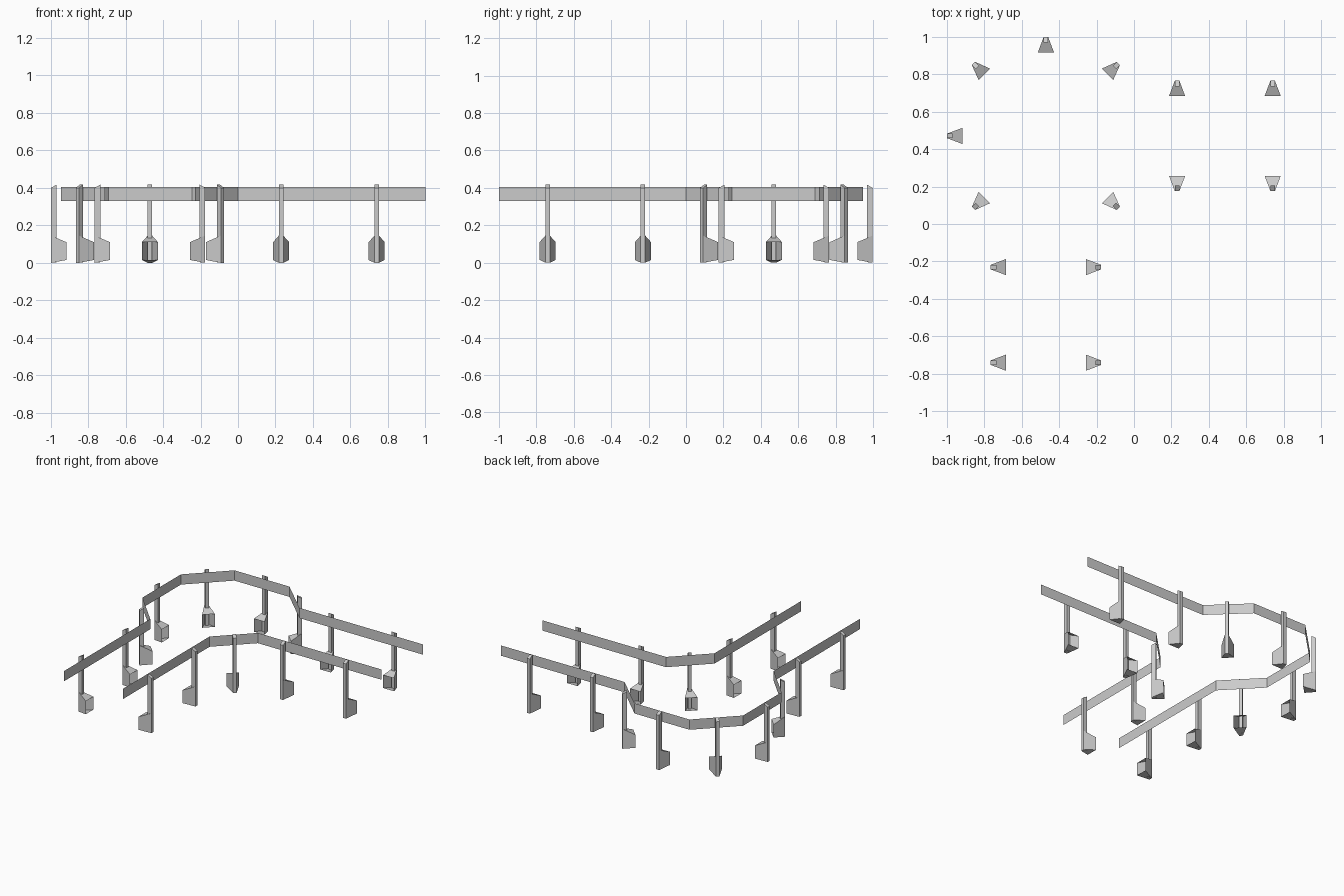
import bpy
import bmesh
import math

if "Cube" in bpy.data.objects:
    bpy.data.objects.remove(bpy.data.objects["Cube"], do_unlink=True)

steel = bpy.data.materials.new("galvanised_grey")
steel.use_nodes = True
GREY = (0.6, 0.6, 0.6, 1)
steel.diffuse_color = GREY
steel.node_tree.nodes["Principled BSDF"].inputs["Base Color"].default_value = GREY


def make_object(name, bm):
    mesh = bpy.data.meshes.new(name)
    bm.to_mesh(mesh)
    bm.free()
    mesh.materials.append(steel)
    obj = bpy.data.objects.new(name, mesh)
    bpy.context.collection.objects.link(obj)
    return obj


def loft(bm, inner, outer, cap_inner):
    """Four-sided tube between two upright sections (depth, half width, low, high)."""
    rings = []
    for depth, half, low, high in (inner, outer):
        corners = ((-half, low), (half, low), (half, high), (-half, high))
        rings.append([bm.verts.new((depth, y, z)) for y, z in corners])
    a, b = rings
    for i in range(4):
        j = (i + 1) % 4
        bm.faces.new((a[i], a[j], b[j], b[i]))
    bm.faces.new(b)
    if cap_inner:
        bm.faces.new(a[::-1])


def rail(name, path, low=0.33, high=0.405):
    """Thin sheet rail following a plan path."""
    bm = bmesh.new()
    columns = [[bm.verts.new((x, y, z)) for z in (low, high)] for x, y in path]
    for a, b in zip(columns, columns[1:]):
        bm.faces.new((a[0], b[0], b[1], a[1]))
    make_object(name, bm)


def swap(x, y):
    """Reflection across the diagonal of the bend."""
    return -y, -x


# Rails: half of each path, then its reflection
outer_half = [(1, 0.71), (0, 0.71), (-0.245, 0.945), (-0.69, 0.945)]
inner_half = [(1, 0.23), (0, 0.23)]
for name, half in (("outer_rail", outer_half), ("inner_rail", inner_half)):
    rail(name, half + [swap(*p) for p in reversed(half)])

# Post with slanted top, and its hollow wedge foot open toward the road
post_bm = bmesh.new()
loft(post_bm, (-0.03, 0.012, 0.003, 0.417), (0, 0.012, 0, 0.4), True)
bmesh.ops.recalc_face_normals(post_bm, faces=post_bm.faces)
post = make_object("post", post_bm)

foot_bm = bmesh.new()
loft(foot_bm, (-0.082, 0.043, 0.015, 0.11), (0, 0.012, 0, 0.145), False)
bmesh.ops.recalc_face_normals(foot_bm, faces=foot_bm.faces)
foot = make_object("post_foot", foot_bm)

# Outer tip of each post and the direction it points, in degrees
spots = []
for x in (0.23, 0.74):
    for y, angle in ((0.765, 90), (0.175, -90)):
        spots.append((x, y, angle))
        spots.append((*swap(x, y), 270 - angle))
for angle in (45, 90, 135, 180, 225, 315):
    reach = 0.528 if angle % 90 == 0 else 0.547
    turn = math.radians(angle)
    spots.append((-0.47 + reach * math.cos(turn), 0.47 + reach * math.sin(turn), angle))

for i, (x, y, angle) in enumerate(spots):
    for source in (post, foot):
        part = source
        if i:
            part = source.copy()
            bpy.context.collection.objects.link(part)
        part.location = (x, y, 0)
        part.rotation_euler.z = math.radians(angle)
